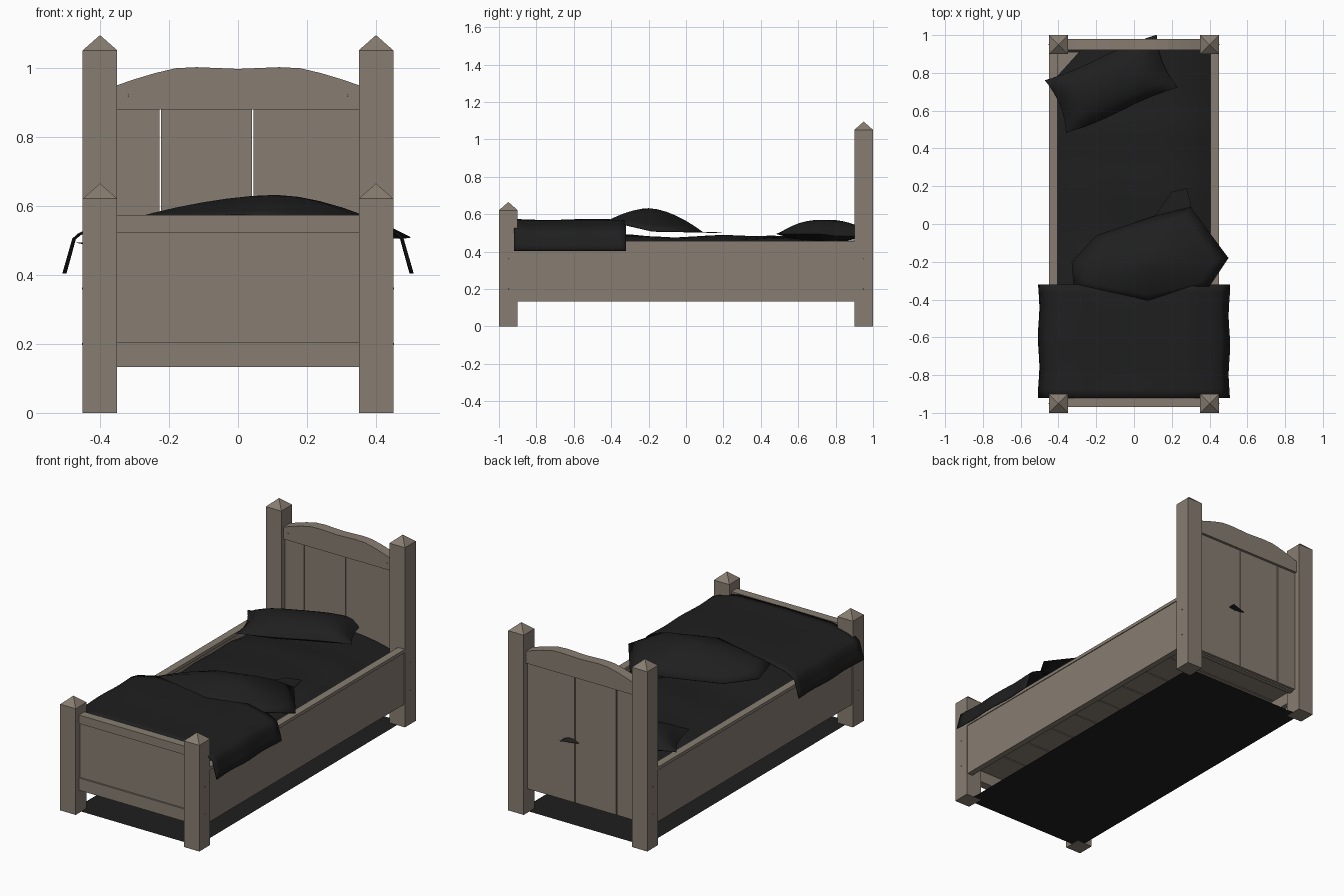
import bpy, bmesh, math
from mathutils import Vector

cube = bpy.data.objects.get("Cube")
if cube:
    bpy.data.objects.remove(cube)


def material(name, color):
    m = bpy.data.materials.new(name)
    m.use_nodes = True
    m.diffuse_color = (*color, 1)
    m.node_tree.nodes["Principled BSDF"].inputs["Base Color"].default_value = (*color, 1)
    return m


WOOD = material("weathered wood", (0.245, 0.207, 0.165))
CLOTH = material("black cloth", (0.0135, 0.0135, 0.0135))


def finish(name, bm, mat, smooth=False, thickness=0):
    bmesh.ops.recalc_face_normals(bm, faces=bm.faces)
    me = bpy.data.meshes.new(name)
    bm.to_mesh(me)
    bm.free()
    me.materials.append(mat)
    ob = bpy.data.objects.new(name, me)
    bpy.context.collection.objects.link(ob)
    if thickness:
        mod = ob.modifiers.new("thickness", "SOLIDIFY")
        mod.thickness = thickness
    if smooth:
        bpy.ops.object.select_all(action="DESELECT")
        ob.select_set(True)
        bpy.context.view_layer.objects.active = ob
        bpy.ops.object.shade_smooth_by_angle(angle=math.radians(45))


def box(name, x, y, z):
    bm = bmesh.new()
    bmesh.ops.create_cube(bm, size=1)
    for v in bm.verts:
        v.co = [a + (c + 0.5) * (b - a) for c, (a, b) in zip(v.co, (x, y, z))]
    finish(name, bm, WOOD)


def interp(points, t):
    for (a, p), (b, q) in zip(points, points[1:]):
        if t <= b:
            return p + (q - p) * max(0, (t - a) / (b - a))
    return points[-1][1]


def sheet(nx, ny, fn):
    # grid with u, v from -1 to 1 placed by a function
    bm = bmesh.new()
    bmesh.ops.create_grid(bm, x_segments=nx, y_segments=ny, size=1)
    for v in bm.verts:
        v.co = fn(v.co.x, v.co.y)
    return bm


# Corner posts with pyramid tips
def post(name, x, y, height):
    bm = bmesh.new()
    bmesh.ops.create_cube(bm, size=1)
    for v in bm.verts:
        v.co = (x + v.co.x * 0.1, y + v.co.y * 0.1, (v.co.z + 0.5) * height)
    top = max(bm.faces, key=lambda f: f.calc_center_median().z)
    tip = bmesh.ops.poke(bm, faces=[top])["verts"][0]
    tip.co.z += 0.044
    finish(name, bm, WOOD)


# Round peg heads
def peg(name, loc, axis):
    bm = bmesh.new()
    bmesh.ops.create_cone(bm, cap_ends=True, segments=6, radius1=0.004, radius2=0.003, depth=0.005)
    turn = Vector((0, 0, 1)).rotation_difference(Vector(axis)).to_matrix()
    bmesh.ops.rotate(bm, verts=bm.verts, matrix=turn)
    bmesh.ops.translate(bm, verts=bm.verts, vec=loc)
    finish(name, bm, WOOD)


for side, s in (("left", 1), ("right", -1)):
    post(f"head_post_{side}", s * 0.4, 0.95, 1.051)
    post(f"foot_post_{side}", s * 0.4, -0.95, 0.621)
    # Side rail and its cap
    box(f"side_rail_{side}", sorted((s * 0.41, s * 0.445)), (-0.9, 0.9), (0.133, 0.437))
    box(f"rail_cap_{side}", sorted((s * 0.405, s * 0.4495)), (-0.9, 0.9), (0.437, 0.456))
    for y in (-0.95, 0.95):
        for z in (0.2, 0.36):
            peg(f"peg_{side}", (s * 0.45, y, z), (s, 0, 0))
    peg(f"headboard_peg_{side}", (s * 0.32, 0.92, 0.92), (0, -1, 0))

# Footboard
box("footboard_panel", (-0.35, 0.35), (-0.96, -0.93), (0.2, 0.53))
box("footboard_top_rail", (-0.35, 0.35), (-0.97, -0.92), (0.523, 0.573))
box("footboard_bottom_rail", (-0.35, 0.35), (-0.97, -0.92), (0.133, 0.205))

# Headboard planks with narrow gaps
for i, span in enumerate(((-0.35, -0.228), (-0.223, 0.04), (0.045, 0.35))):
    box(f"headboard_plank_{i}", span, (0.935, 0.965), (0.14, 0.89))
box("headboard_bottom_rail", (-0.35, 0.35), (0.92, 0.95), (0.133, 0.205))

# Arched headboard top
arch = [(0, 0.997), (0.12, 1.002), (0.18, 0.999), (0.24, 0.985), (0.3, 0.967), (0.35, 0.95)]
bm = bmesh.new()
outline = [(x, z) for x, z in arch[::-1]] + [(-x, z) for x, z in arch[1:]]
outline += [(-0.35, 0.88), (0.35, 0.88)]
face = bm.faces.new([bm.verts.new((x, 0.92, z)) for x, z in outline])
ext = bmesh.ops.extrude_face_region(bm, geom=[face])["geom"]
bmesh.ops.translate(bm, verts=[g for g in ext if isinstance(g, bmesh.types.BMVert)], vec=(0, 0.06, 0))
finish("headboard_arch", bm, WOOD)

# Bed slats
for i in range(9):
    y = -0.92 + i * 0.204
    box(f"slat_{i}", (-0.41, 0.41), (y, y + 0.198), (0.2, 0.22))

# Floor panel
finish("floor_panel", sheet(1, 1, lambda u, v: (u * 0.4, v * 0.95, 0.001)), CLOTH)

# Lumpy mattress, crowned along the middle, with one clipped corner
ridge = [(-0.92, 0.49), (-0.3, 0.49), (-0.05, 0.472), (0.2, 0.485), (0.36, 0.478),
         (0.5, 0.484), (0.66, 0.462), (0.92, 0.455)]


def mattress(u, v):
    y = v * 0.92
    drop = 0.06 * abs(u) ** 3.5
    return (u * 0.405, y, interp(ridge, y) - drop + 0.005 * math.sin(5 * u + 7 * v) * (1 - u * u))


bm = sheet(16, 32, mattress)
bmesh.ops.bisect_plane(bm, geom=bm.verts[:] + bm.edges[:] + bm.faces[:], clear_outer=True,
                       plane_co=(-0.4, 0.79, 0), plane_no=(-0.74, 0.67, 0))
ext = bmesh.ops.extrude_face_region(bm, geom=bm.faces[:])["geom"]
for g in ext:
    if isinstance(g, bmesh.types.BMVert):
        g.co.z = 0.222
finish("mattress", bm, CLOTH, smooth=True)


# Plump pillow turned across the head end
def pillow_side(height):
    def place(u, v):
        puff = (1 - u ** 4) ** 0.7 * (1 - v * v) ** 0.65
        x = u * 0.32 * (1 - 0.08 * (1 - v * v))
        y = v * 0.15 * (1 + 0.05 * math.sin(3 * u) * v)
        a = math.radians(22)
        z = 0.482 + 0.012 * v * v + height * puff
        return (-0.12 + x * math.cos(a) - y * math.sin(a),
                0.742 + x * math.sin(a) + y * math.cos(a), z)
    return place


for name, height in (("pillow_top", 0.088), ("pillow_base", -0.03)):
    finish(name, sheet(14, 12, pillow_side(height)), CLOTH, smooth=True)

# Blanket draped over both sides
drape = [(0, 0.572), (0.3, 0.568), (0.42, 0.54), (0.45, 0.525), (0.475, 0.512), (0.505, 0.405)]
across = [(0, 0), (0.55, 0.3), (0.7, 0.42), (0.77, 0.45), (0.84, 0.475), (1, 0.505)]


def blanket(u, v):
    x = interp(across, abs(u))
    z = interp(drape, x)
    sway = 0.004 * math.sin(6 * v + 2 * u) * abs(u)
    return (math.copysign(x, u) + sway, -0.62 + v * 0.3, z + 0.003 * math.sin(4 * v) * (1 - abs(u)))


finish("blanket", sheet(40, 14, blanket), CLOTH, smooth=True, thickness=0.004)

# Folded back part of the blanket, a loose dome inside a ragged rim
rim = [(-0.32, -0.33, 0.56), (-0.33, -0.2, 0.52), (-0.2, -0.06, 0.51), (0.1, 0.04, 0.505),
       (0.3, 0.09, 0.505), (0.5, -0.18, 0.51), (0.4, -0.33, 0.545), (0.07, -0.41, 0.57)]
bm = bmesh.new()
centre = Vector((0.11, -0.2, 0.632))
hub = bm.verts.new(centre)
rings = []
for k in range(1, 7):
    r = k / 6
    ring = []
    for p in rim:
        q = centre.lerp(Vector(p), r)
        q.z = centre.z + (p[2] - centre.z) * r ** 1.7
        ring.append(bm.verts.new(q))
    rings.append(ring)
n = len(rim)
for i in range(n):
    j = (i + 1) % n
    bm.faces.new((hub, rings[0][i], rings[0][j]))
    for a, b in zip(rings, rings[1:]):
        bm.faces.new((a[i], b[i], b[j], a[j]))
finish("blanket_fold", bm, CLOTH, smooth=True, thickness=0.004)

# Loose flap lying under the fold
bm = bmesh.new()
bm.faces.new([bm.verts.new(p) for p in ((0.08, 0, 0.505), (0.2, 0.17, 0.503), (0.28, 0.19, 0.503), (0.31, 0.06, 0.505))])
finish("blanket_flap", bm, CLOTH, thickness=0.003)
